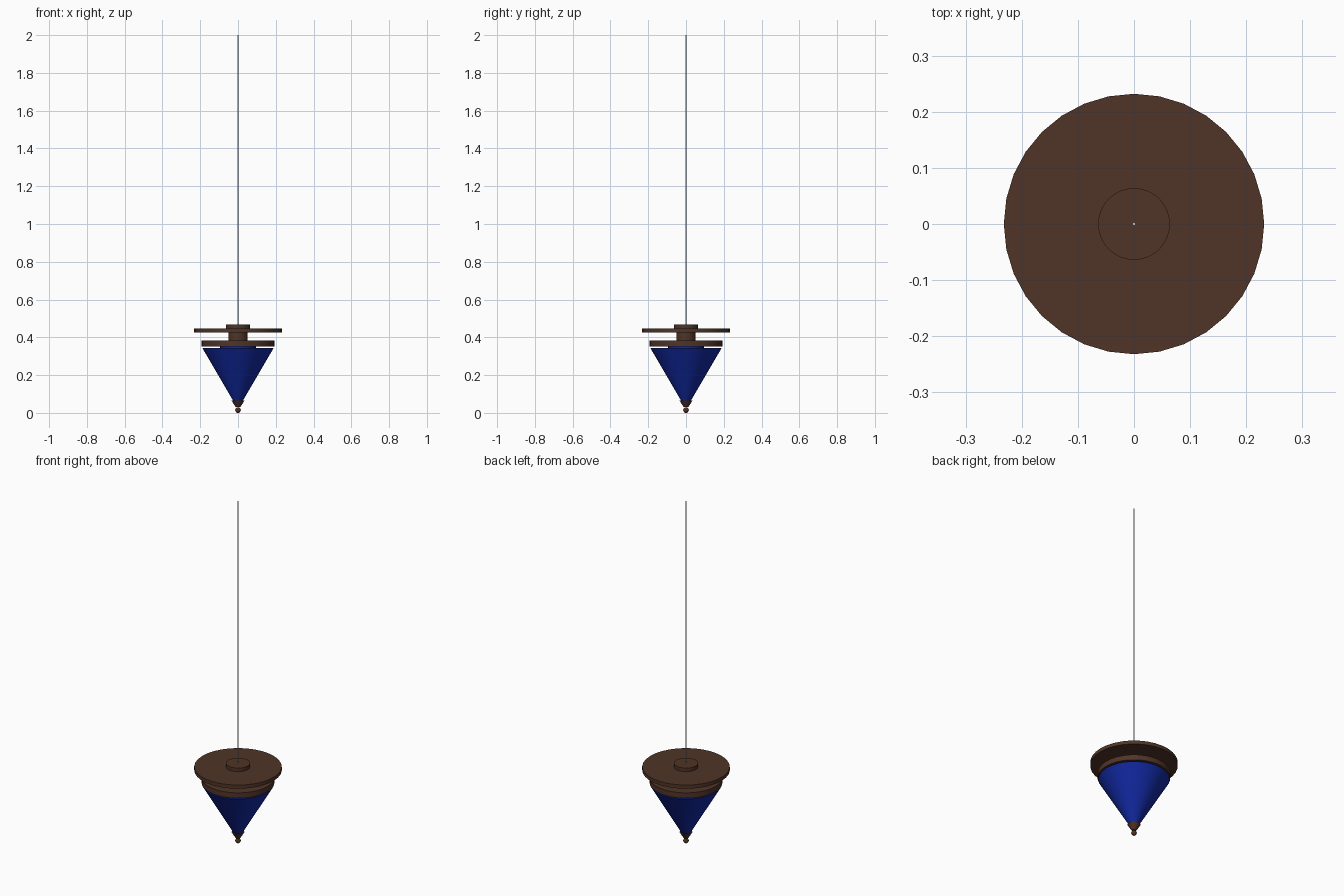
import bpy, math

if "Cube" in bpy.data.objects:
    bpy.data.objects.remove(bpy.data.objects["Cube"])

def material(name, rgb):
    m = bpy.data.materials.new(name)
    m.diffuse_color = (*rgb, 1)
    m.use_nodes = True
    m.node_tree.nodes["Principled BSDF"].inputs["Base Color"].default_value = m.diffuse_color
    return m

brown = material("dark_wood", (0.08, 0.034, 0.02))
blue = material("blue_shade", (0.006, 0.022, 0.36))

def finish(name, mat):
    o = bpy.context.object
    o.name = name
    if mat:
        o.data.materials.append(mat)
    bpy.ops.object.shade_smooth_by_angle(angle=math.radians(30))
    return o

def turned(name, r_low, r_high, z_low, z_high, mat=None, sides=32):
    bpy.ops.mesh.primitive_cone_add(vertices=sides, radius1=r_low, radius2=r_high,
                                    depth=z_high - z_low,
                                    location=(0, 0, (z_low + z_high) / 2))
    return finish(name, mat)

# Ball finial and tip collar
bpy.ops.mesh.primitive_uv_sphere_add(segments=24, ring_count=12, radius=0.015,
                                     location=(0, 0, 0.015))
finish("ball_finial", brown)
turned("tip_collar", 0.012, 0.034, 0.03, 0.065, brown)

# Conical shade with its short mounting ring
turned("cone_shade", 0.008, 0.189, 0.034, 0.344, blue)
turned("shade_ring", 0.094, 0.094, 0.344, 0.353, blue)

# Stacked discs of the top
turned("lower_disc", 0.193, 0.193, 0.352, 0.383, brown)
turned("neck", 0.051, 0.051, 0.383, 0.426, brown)
turned("upper_disc", 0.232, 0.232, 0.426, 0.447, brown)
turned("top_cap", 0.064, 0.064, 0.447, 0.468, brown)

# Hanging cord
turned("cord", 0.003, 0.003, 0.46, 2.0, sides=12)
